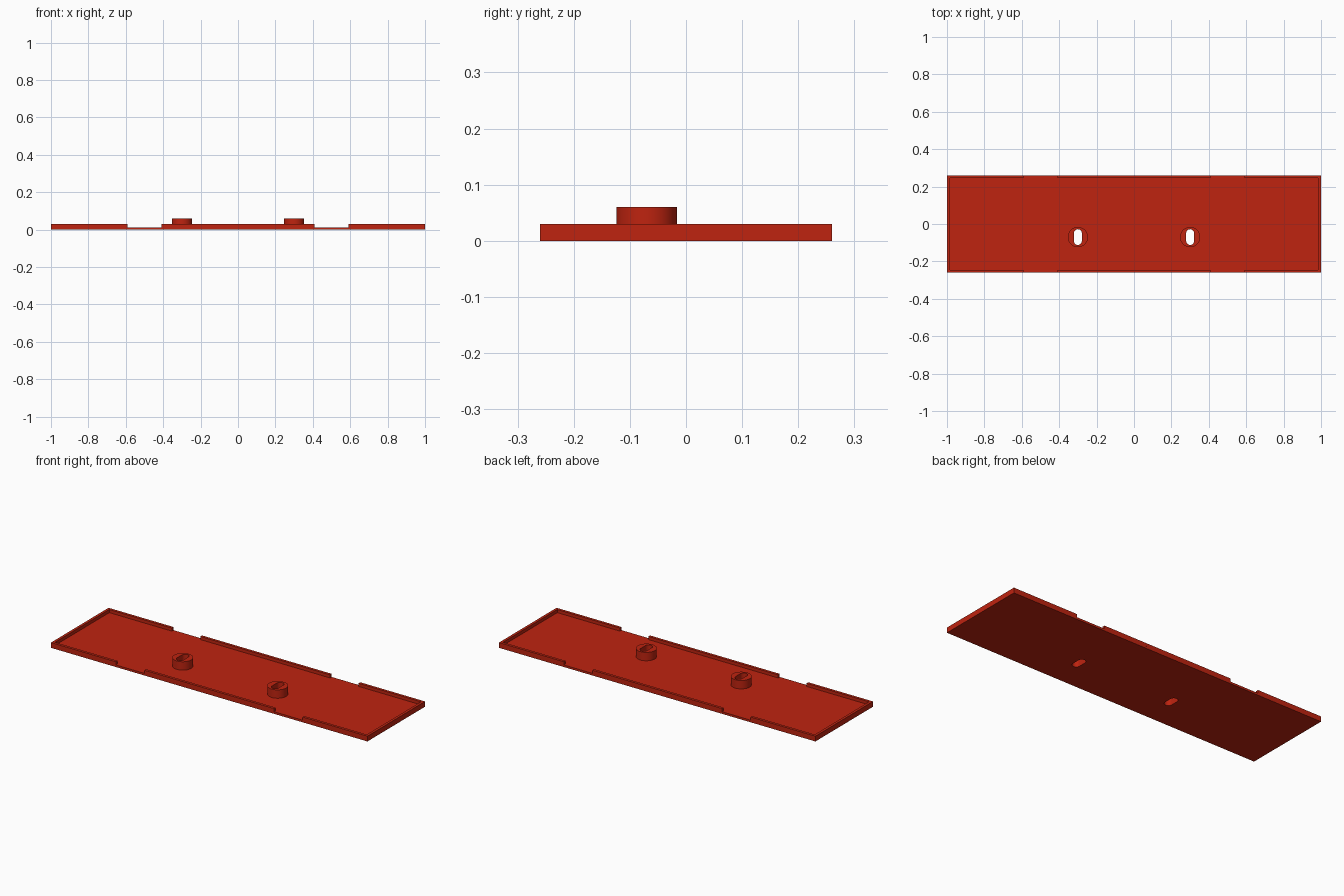
import bpy
from math import cos, sin, pi, radians

if "Cube" in bpy.data.objects:
    bpy.data.objects.remove(bpy.data.objects["Cube"], do_unlink=True)

red = bpy.data.materials.new("brick_red")
red.use_nodes = True
colour = (0.52, 0.017, 0.005, 1)
red.diffuse_color = colour
red.node_tree.nodes["Principled BSDF"].inputs["Base Color"].default_value = colour

# Main dimensions
HALF_X, HALF_Y = 1.0, 0.26
FLOOR, RIM, BOSS_TOP = 0.012, 0.03, 0.06
WALL = 0.015
GAP_IN, GAP_OUT = 0.41, 0.59
BOSS_X, BOSS_Y, BOSS_R = 0.3, -0.07, 0.054
SLOT_R, SLOT_HALF = 0.021, 0.021


def rect(x0, x1, y0, y1):
    return [(x0, y0), (x1, y0), (x1, y1), (x0, y1)]


def slot(cx, cy, r, half=0.0, n=24):
    """Rounded slot along y, or a circle when half is zero."""
    pts = []
    for side, start in ((1, 0), (-1, pi)):
        for i in range(n + (1 if half else 0)):
            a = start + pi * i / n
            pts.append((cx + r * cos(a), cy + side * half + r * sin(a)))
    return pts


def extrude_profile(name, loops, z0, z1):
    """Flat profile (inner loops become holes) raised from z0 to z1."""
    curve = bpy.data.curves.new(name, 'CURVE')
    curve.dimensions = '2D'
    curve.fill_mode = 'BOTH'
    curve.extrude = (z1 - z0) / 2
    for loop in loops:
        spline = curve.splines.new('POLY')
        spline.points.add(len(loop) - 1)
        for p, (x, y) in zip(spline.points, loop):
            p.co = (x, y, 0, 1)
        spline.use_cyclic_u = True
    curve.materials.append(red)
    ob = bpy.data.objects.new(name, curve)
    ob.location.z = (z0 + z1) / 2
    bpy.context.collection.objects.link(ob)
    bpy.ops.object.select_all(action='DESELECT')
    ob.select_set(True)
    bpy.context.view_layer.objects.active = ob
    bpy.ops.object.convert(target='MESH')
    bpy.ops.object.shade_smooth_by_angle(angle=radians(30))


# Floor plate with two slotted holes
slots = [slot(s * BOSS_X, BOSS_Y, SLOT_R, SLOT_HALF) for s in (-1, 1)]
extrude_profile("floor_plate", [rect(-HALF_X, HALF_X, -HALF_Y, HALF_Y)] + slots, 0, FLOOR)

for s, side, hole in ((-1, "right", slots[0]), (1, "left", slots[1])):
    # Round screw bosses
    extrude_profile(side + "_boss", [slot(s * BOSS_X, BOSS_Y, BOSS_R), hole], FLOOR, BOSS_TOP)
    # End rims wrapping round the corners
    inner_x, inner_y = HALF_X - WALL, HALF_Y - WALL
    end = [(GAP_OUT, -HALF_Y), (HALF_X, -HALF_Y), (HALF_X, HALF_Y), (GAP_OUT, HALF_Y),
           (GAP_OUT, inner_y), (inner_x, inner_y), (inner_x, -inner_y), (GAP_OUT, -inner_y)]
    extrude_profile(side + "_end_rim", [[(s * x, y) for x, y in end]], FLOOR, RIM)

# Middle rims along the long edges
for s, side in ((-1, "front"), (1, "back")):
    y0, y1 = sorted((s * HALF_Y, s * (HALF_Y - WALL)))
    extrude_profile(side + "_middle_rim", [rect(-GAP_IN, GAP_IN, y0, y1)], FLOOR, RIM)
